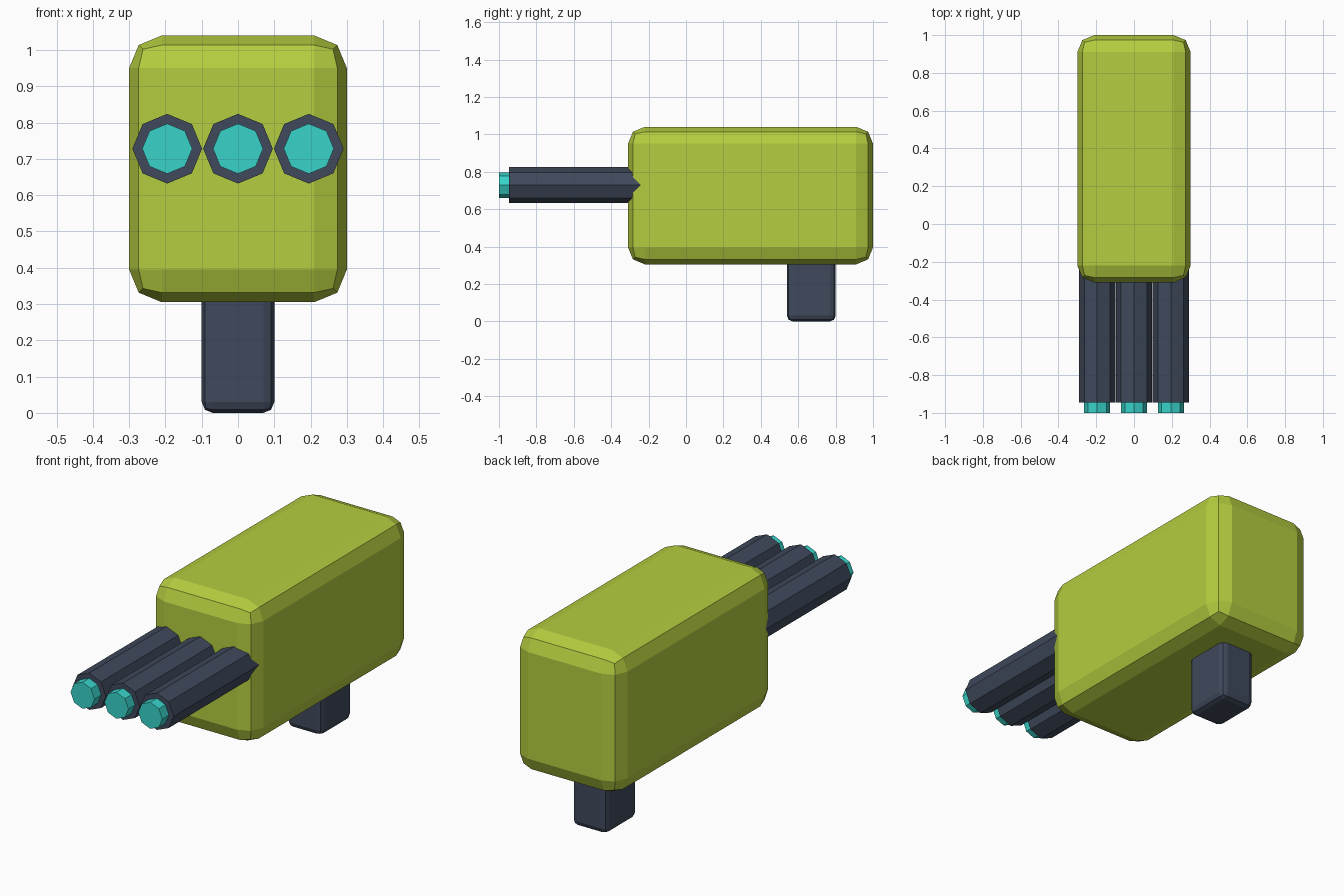
import bpy
import math

cube = bpy.data.objects.get("Cube")
if cube:
    bpy.data.objects.remove(cube, do_unlink=True)


def make_material(name, rgb):
    mat = bpy.data.materials.new(name)
    mat.use_nodes = True
    color = (*rgb, 1.0)
    mat.diffuse_color = color
    mat.node_tree.nodes["Principled BSDF"].inputs["Base Color"].default_value = color
    return mat


lime = make_material("lime_green", (0.456, 0.610, 0.050))
slate = make_material("dark_slate", (0.050, 0.067, 0.107))
teal = make_material("teal_glow", (0.040, 0.658, 0.591))


def beveled_box(name, low, high, bevel, mat):
    """Box between two corners with two-step rounded edges."""
    center = [(a + b) / 2 for a, b in zip(low, high)]
    bpy.ops.mesh.primitive_cube_add(size=1, location=center)
    obj = bpy.context.object
    obj.name = name
    obj.scale = [b - a for a, b in zip(low, high)]
    bpy.ops.object.transform_apply(location=False, rotation=False, scale=True)
    mod = obj.modifiers.new("rounded_edges", "BEVEL")
    mod.width = bevel
    mod.segments = 2
    obj.data.materials.append(mat)
    return obj


def octagon_rod(name, x, z, radius, front, back, mat):
    """Eight-sided rod along y with a corner pointing up."""
    bpy.ops.mesh.primitive_cylinder_add(
        vertices=8, radius=radius, depth=back - front,
        location=(x, (front + back) / 2, z), rotation=(math.pi / 2, 0, 0))
    obj = bpy.context.object
    obj.name = name
    obj.data.materials.append(mat)
    return obj


# Main housing and grip
beveled_box("housing", (-0.30, -0.31, 0.305), (0.30, 1.0, 1.04), 0.09, lime)
beveled_box("grip", (-0.10, 0.54, 0.0), (0.10, 0.80, 0.42), 0.03, slate)

# Three barrels side by side, each with a glowing tip
for side, x in (("right", -0.195), ("middle", 0.0), ("left", 0.195)):
    octagon_rod(side + "_barrel", x, 0.728, 0.096, -0.945, -0.15, slate)
    octagon_rod(side + "_barrel_tip", x, 0.728, 0.069, -1.0, -0.90, teal)
